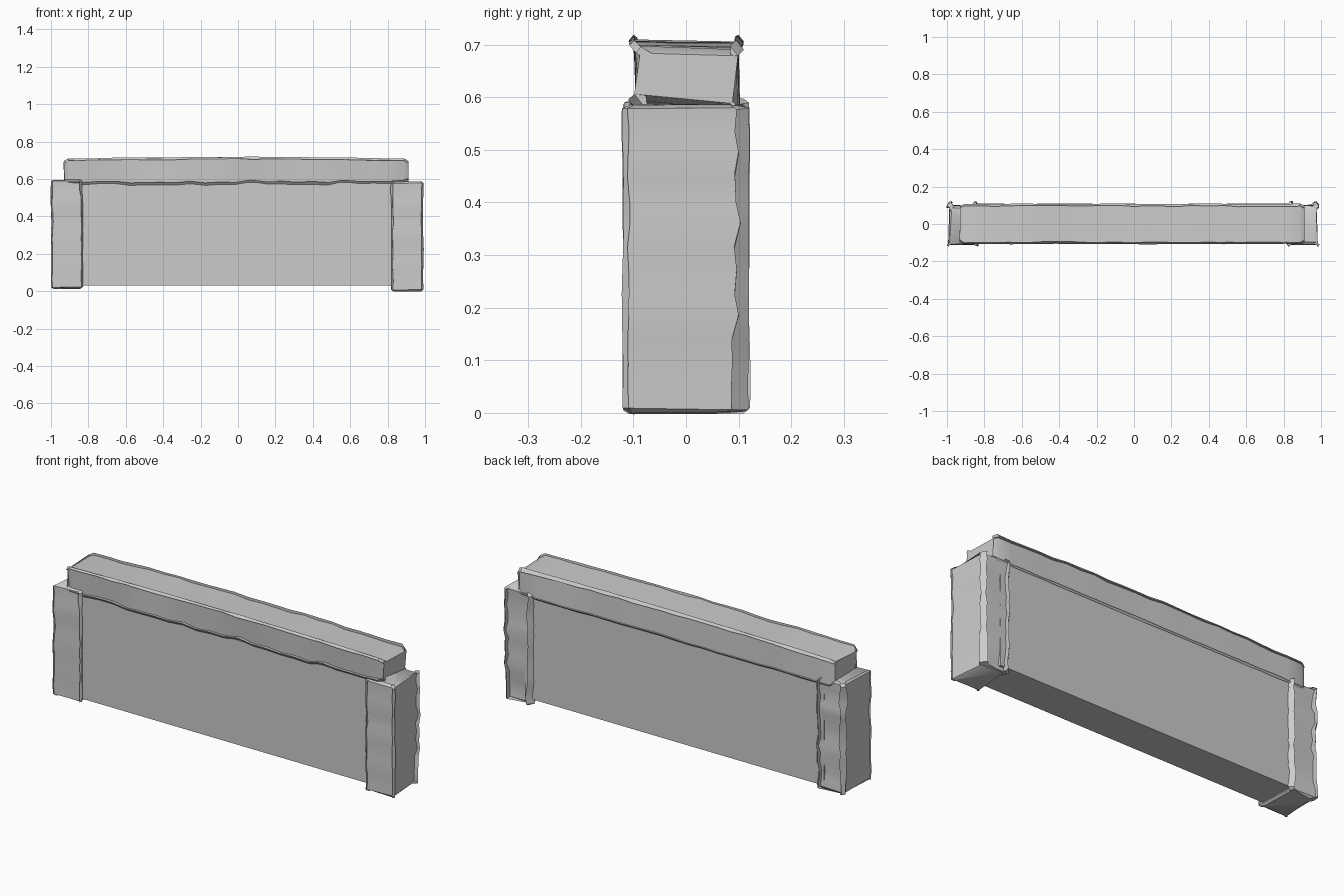
import bpy, bmesh, math, random
from mathutils import Vector, noise

cube = bpy.data.objects.get("Cube")
if cube:
    bpy.data.objects.remove(cube, do_unlink=True)

stone = bpy.data.materials.new("grey stone")
stone.use_nodes = True
GREY = (0.6, 0.6, 0.6, 1)
stone.diffuse_color = GREY
stone.node_tree.nodes["Principled BSDF"].inputs["Base Color"].default_value = GREY


def finish(name, bm, smooth):
    """Turn a bmesh into a named stone object."""
    bmesh.ops.recalc_face_normals(bm, faces=bm.faces)
    mesh = bpy.data.meshes.new(name)
    bm.to_mesh(mesh)
    bm.free()
    mesh.materials.append(stone)
    obj = bpy.data.objects.new(name, mesh)
    bpy.context.collection.objects.link(obj)
    if smooth:
        bpy.ops.object.select_all(action="DESELECT")
        obj.select_set(True)
        bpy.context.view_layer.objects.active = obj
        bpy.ops.object.shade_smooth_by_angle(angle=math.radians(32))
    return obj


def hewn_block(name, low, high, axis, rings, chips, seed, bow=0):
    """Rough block lofted along an axis; chips = wear of its four long edges."""
    rng = random.Random(seed)
    low, high = Vector(low), Vector(high)
    mid, half = (low + high) / 2, (high - low) / 2
    u, v = [i for i in range(3) if i != axis]
    # Ring positions, with a narrow worn rim at both ends
    steps = [-1] + [-0.975 + 1.95 * i / rings for i in range(rings + 1)] + [1]
    corners = [(-1, -1), (1, -1), (1, 1), (-1, 1)]
    bm = bmesh.new()
    loops = []
    for t in steps:
        rim = 0.012 if abs(t) == 1 else 0
        loop = []
        for k, (su, sv) in enumerate(corners):
            wave = noise.noise(Vector((t * half[axis] * 6, k * 9.1, seed)))
            chip = chips[k] * (0.5 + 0.8 * abs(wave) + 0.4 * rng.random())
            cuts = [(0, chip), (chip * 0.8, 0)]
            if su * sv > 0:
                cuts.reverse()
            for cu, cv in cuts:
                p = mid.copy()
                p[axis] += t * half[axis] + rng.uniform(-0.003, 0.003)
                p[u] += su * (half[u] - cu - rim + 0.006 * wave)
                p[v] += sv * (half[v] - cv - rim + 0.004 * wave)
                if sv > 0:
                    p[v] += bow * (1 - t * t)
                loop.append(bm.verts.new(p))
        loops.append(loop)
    for a, b in zip(loops, loops[1:]):
        for i in range(len(a)):
            j = (i + 1) % len(a)
            bm.faces.new((a[i], a[j], b[j], b[i]))
    bm.faces.new(loops[0])
    bm.faces.new(loops[-1])
    return finish(name, bm, True)


# Plain wall slab between the posts
bm = bmesh.new()
bmesh.ops.create_cube(bm, size=1)
for vert in bm.verts:
    vert.co = Vector((vert.co.x * 1.74, vert.co.y * 0.19, vert.co.z * 0.55 + 0.305))
finish("wall_panel", bm, False)

# Upright end posts, worn most along their back edges
POST_CHIPS = (0.012, 0.012, 0.03, 0.03)
hewn_block("left_post", (0.82, -0.12, 0), (0.99, 0.12, 0.585), 2, 13, POST_CHIPS, 4)
hewn_block("right_post", (-1, -0.12, 0.015), (-0.83, 0.12, 0.595), 2, 13, POST_CHIPS, 7)

# Long capping stone, worn along its lower front edge
hewn_block("cap_stone", (-0.93, -0.106, 0.565), (0.91, 0.108, 0.707), 0, 22,
           (0.026, 0.01, 0.016, 0.012), 11, bow=0.01)
